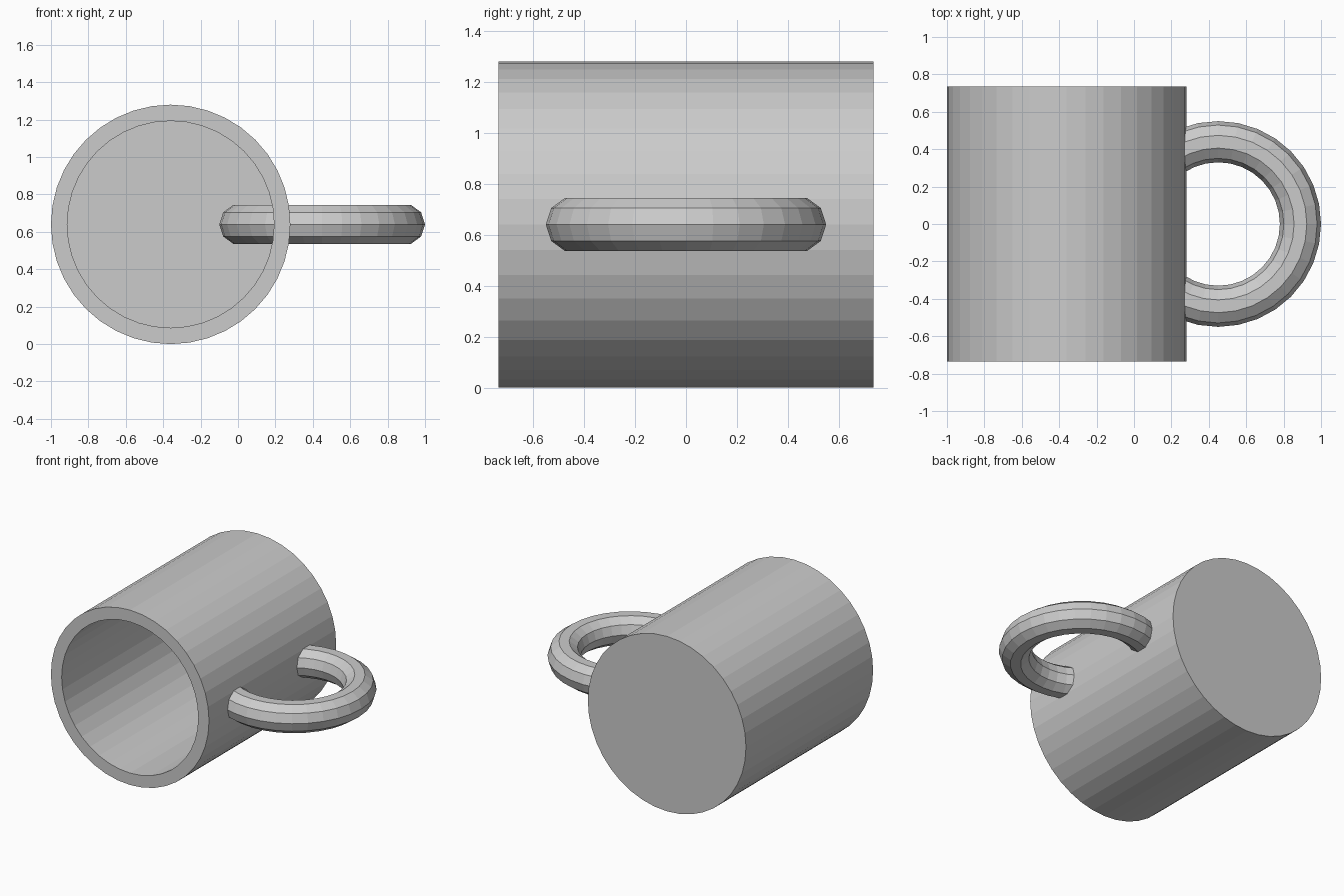
import bpy, bmesh
from math import cos, sin, tau

if "Cube" in bpy.data.objects:
    bpy.data.objects.remove(bpy.data.objects["Cube"])

CX, CZ = -0.36, 0.64      # mug axis position
SIDES = 40


def make_object(name, bm):
    bmesh.ops.recalc_face_normals(bm, faces=bm.faces)
    mesh = bpy.data.meshes.new(name)
    bm.to_mesh(mesh)
    bm.free()
    obj = bpy.data.objects.new(name, mesh)
    bpy.context.collection.objects.link(obj)
    return obj


def bridge(bm, rings, closed=False):
    pairs = list(zip(rings, rings[1:])) + ([(rings[-1], rings[0])] if closed else [])
    for a, b in pairs:
        n = len(a)
        for i in range(n):
            j = (i + 1) % n
            bm.faces.new((a[i], a[j], b[j], b[i]))


# Mug body: lies on its side with the opening toward -y
bm = bmesh.new()
profile = [(0.64, 0.735), (0.64, -0.735), (0.553, -0.735), (0.553, 0.645)]
rings = [[bm.verts.new((CX + r * cos(tau * i / SIDES), y, CZ + 0.005 + r * sin(tau * i / SIDES)))
          for i in range(SIDES)] for r, y in profile]
bridge(bm, rings)
bm.faces.new(rings[0])     # outer base
bm.faces.new(rings[-1])    # inner floor
body = make_object("mug_body", bm)

# Handle: a full ring that passes through the wall into the cup
bm = bmesh.new()
MAJOR, MINOR, R, T = 32, 10, 0.44, 0.11
rings = []
for i in range(MAJOR):
    a = tau * i / MAJOR
    ring = []
    for k in range(MINOR):
        b = tau * k / MINOR
        d = R + T * cos(b)
        ring.append(bm.verts.new((0.45 + d * cos(a), d * sin(a), CZ + 0.005 + T * sin(b))))
    rings.append(ring)
bridge(bm, rings, closed=True)
handle = make_object("handle_ring", bm)

# Rest the mug exactly on the ground
for obj in (body, handle):
    obj.location.z = -0.005
